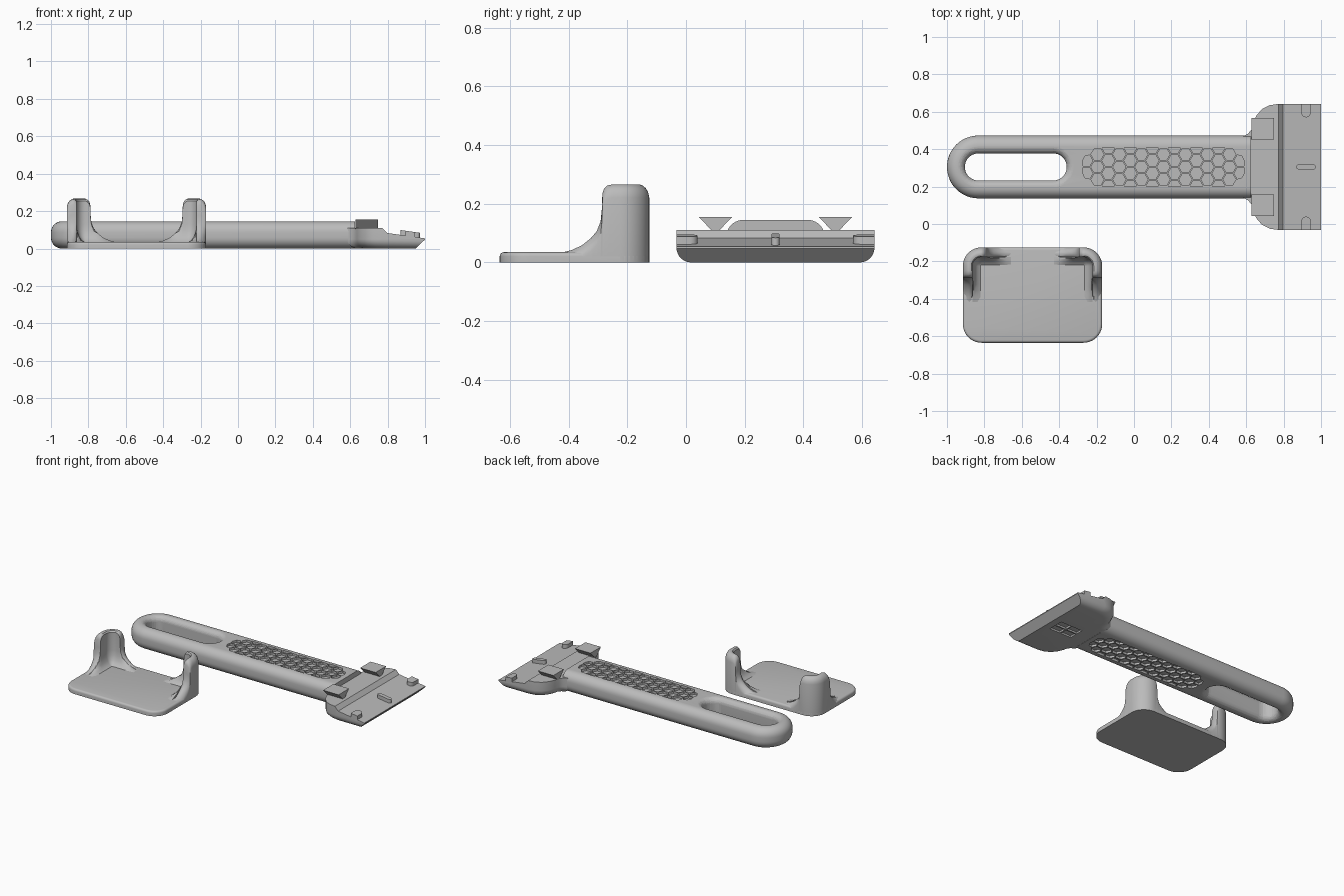
import bpy, bmesh, math

if "Cube" in bpy.data.objects:
    bpy.data.objects.remove(bpy.data.objects["Cube"])

CY = 0.305                      # centre line of handle and head
grey = bpy.data.materials.new("plain grey")
grey.diffuse_color = (0.5, 0.5, 0.5, 1)
grey.use_nodes = True
grey.node_tree.nodes["Principled BSDF"].inputs["Base Color"].default_value = grey.diffuse_color


def finish(name, bm, smooth=True):
    bmesh.ops.recalc_face_normals(bm, faces=bm.faces)
    me = bpy.data.meshes.new(name)
    bm.to_mesh(me)
    bm.free()
    ob = bpy.data.objects.new(name, me)
    bpy.context.collection.objects.link(ob)
    me.materials.append(grey)
    if smooth:
        shade(ob)
    return ob


def shade(ob):
    bpy.ops.object.select_all(action='DESELECT')
    bpy.context.view_layer.objects.active = ob
    ob.select_set(True)
    bpy.ops.object.shade_smooth_by_angle(angle=math.radians(35))


def loft(bm, rings, caps=True):
    """Skin closed rings of 3D points, with end caps."""
    vs = [[bm.verts.new(p) for p in r] for r in rings]
    n = len(vs[0])
    for a, b in zip(vs, vs[1:]):
        for i in range(n):
            bm.faces.new((a[i], a[(i + 1) % n], b[(i + 1) % n], b[i]))
    if caps:
        bm.faces.new(vs[0][::-1])
        bm.faces.new(vs[-1])


def prism(bm, pts, z0, z1):
    loft(bm, [[(x, y, z) for x, y in pts] for z in (z0, z1)])


def prism_y(bm, pts, y0, y1):
    loft(bm, [[(x, y, z) for x, z in pts] for y in (y0, y1)])


def boolean(ob, bm, op='DIFFERENCE'):
    cutter = finish("cutter", bm, False)
    cutter.hide_render = True
    m = ob.modifiers.new("cut", 'BOOLEAN')
    m.operation, m.solver, m.object = op, 'EXACT', cutter
    bpy.context.view_layer.objects.active = ob
    bpy.ops.object.modifier_apply(modifier="cut")
    bpy.data.objects.remove(cutter)
    shade(ob)


def arc(cx, cy, r, a0, a1, n):
    return [(cx + r * math.cos(math.radians(a0 + (a1 - a0) * i / n)),
             cy + r * math.sin(math.radians(a0 + (a1 - a0) * i / n))) for i in range(n + 1)]


def stadium(x0, x1, r, n=16):
    return arc(x0, CY, r, 90, 270, n) + arc(x1, CY, r, -90, 90, n)


def rounded_levels(h, b, n=7):
    """(inset, z) pairs for a slab of height h with rounded top and bottom edges."""
    q = [(b * (1 - math.sin(math.pi / 2 * i / n)), b * (1 - math.cos(math.pi / 2 * i / n)))
         for i in range(n + 1)]
    return q + [(d, h - z) for d, z in reversed(q)]


# handle: long slab with a round end and rounded edges
H = 0.145
bm = bmesh.new()
loft(bm, [[(x, y, z) for x, y in arc(-0.832, CY, 0.168 - d, 90, 270, 24)
           + [(0.625, CY - 0.168 + d), (0.625, CY + 0.168 - d)]]
          for d, z in rounded_levels(H, 0.058)])
handle = finish("handle", bm)

# hanging slot with softened rims
bm = bmesh.new()
levels = [(-0.036, -0.02)] + [(-d, z) for d, z in rounded_levels(H, 0.036)] + [(-0.036, H + 0.02)]
loft(bm, [[(x, y, z) for x, y in stadium(-0.832, -0.432, 0.0725 - d)] for d, z in levels])
boolean(handle, bm)

# honeycomb grip on both faces, trimmed to a pill shape
R, X0, X1 = 0.102, -0.178, 0.493


def trim(x, y):
    cx = min(max(x, X0), X1)
    d = math.hypot(x - cx, y)
    k = min(1, R / d) if d else 1
    return cx + (x - cx) * k, CY + y * k


bm = bmesh.new()
pitch, cell = 0.068, 0.0345
for col in range(-8, 9):
    for row in range(-2, 3):
        cx = 0.1575 + col * pitch * math.sqrt(3) / 2
        cy = (row + 0.5 * (col % 2)) * pitch
        ex = min(max(cx, X0), X1)
        if math.hypot(cx - ex, cy) > R + 0.002:
            continue
        pts = [trim(x, y) for x, y in arc(cx, cy, cell, 0, 300, 5)]
        for z0, z1 in ((-0.02, 0.015), (H - 0.015, H + 0.02)):
            prism(bm, pts, z0, z1)
boolean(handle, bm)

# head: flared plan with a rounded underside
half = [(0.585, 0.165), (0.61, 0.178), (0.628, 0.20), (0.636, 0.235), (0.655, 0.275),
        (0.685, 0.31), (0.725, 0.33), (0.775, 0.3375), (1.0, 0.3375)]
plan = half + [(x, -y) for x, y in reversed(half)]
rings = []
for d, z in rounded_levels(0.2, 0.05)[:8] + [(0, 0.11)]:
    sx, sy = 1 - d / 0.4, 1 - d / 0.3375
    rings.append([(1 - (1 - x) * sx, CY + y * sy, z) for x, y in plan])
bm = bmesh.new()
loft(bm, rings)
head = finish("head", bm)

# wedge profile leading to the blade edge
bm = bmesh.new()
prism_y(bm, [(0.5, -0.05), (0.9, -0.05), (0.9, 0), (0.95, 0), (1.0, 0.048), (1.0, 0.054),
             (0.797, 0.083), (0.772, 0.11), (0.772, 0.15), (0.5, 0.15)], -0.2, 0.8)
boolean(head, bm, 'INTERSECT')

# four small recessed panes under the head
bm = bmesh.new()
for sx in (-1, 1):
    for sy in (-1, 1):
        x, y = 0.815 + sx * 0.045, CY + sy * 0.03
        prism(bm, [(x - .04, y - .025), (x + .04, y - .025), (x + .04, y + .025), (x - .04, y + .025)],
              -0.02, 0.012)
boolean(head, bm)

# dovetail clamp blocks on top of the head
for s, side in ((-1, "front"), (1, "back")):
    bm = bmesh.new()
    prof = [(0.262, 0.155), (0.147, 0.155), (0.196, 0.105), (0.213, 0.105)]
    loft(bm, [[(x, CY + s * y, z) for y, z in prof] for x in (0.628, 0.748)])
    finish(side + "_clamp_block", bm)


# blade locating tabs, tilted with the blade seat
def seat(x):
    return 0.083 - (x - 0.797) * 0.143


def tab(name, pts):
    b = bmesh.new()
    loft(b, [[(x, y, seat(x) + dz) for x, y in pts] for dz in (-0.012, 0.026)])
    finish(name, b)


tab("centre_tab", arc(0.882, CY, 0.014, 90, 270, 6) + arc(0.958, CY, 0.014, -90, 90, 6))
for s, side in ((-1, "front"), (1, "back")):
    tip = arc(0.92, 0.29, 0.025, 180, 360, 8)
    tab(side + "_tab", [(x, CY + s * y) for x, y in [(0.945, 0.3375), (0.895, 0.3375)] + tip])

# stand base: rounded plate
SX, HW, YB, YF, CR = -0.5425, 0.3725, -0.125, -0.635, 0.1
bm = bmesh.new()
rings = []
for d, z in [(0, 0)] + [(d, z) for d, z in rounded_levels(0.035, 0.014, 4)[5:]]:
    r = CR - d
    xi, yi = HW - CR, YB - CR
    ring = []
    for cx, cy, a in ((xi, yi, 0), (-xi, yi, 90), (-xi, YF + CR, 180), (xi, YF + CR, 270)):
        ring += arc(SX + cx, cy, r, a, a + 90, 10)
    rings.append([(x, y, z) for x, y in ring])
loft(bm, rings)
finish("stand_base", bm)

# stand prongs: corner walls whose feet sweep down into the plate
foot = [(0.20, 0.033), (0.165, 0.042), (0.13, 0.058), (0.10, 0.082), (0.08, 0.105),
        (0.066, 0.14), (0.062, 0.18), (0.06, 0.235), (0.055, 0.25), (0.044, 0.262), (0.025, 0.266)]
path = [((HW, YB - CR - t), (1, 0), h) for t, h in foot]
for i in range(13):
    a = math.pi / 2 * i / 12
    n = (math.cos(a), math.sin(a))
    path.append(((HW - CR + CR * n[0], YB - CR + CR * n[1]), n, 0.266))
path += [((HW - CR - t, YB), (0, 1), h) for t, h in reversed([(t - 0.035, h) for t, h in foot[:-1]])]

for s, side in ((-1, "left"), (1, "right")):
    bm = bmesh.new()
    rings = []
    for (px, py), (nx, ny), h in path:
        sec = [(0, 0.003), (0, max(0.02, h - 0.045)), (0.004, max(0.024, h - 0.027)),
               (0.012, max(0.028, h - 0.013)), (0.024, max(0.03, h - 0.003)), (0.034, h),
               (0.045, h - 0.003), (0.052, h - 0.012)]
        sec += [(o, min(z, h - 0.012 if h > 0.1 else h))
                for o, z in ((0.052, 0.13), (0.056, 0.095), (0.065, 0.066), (0.078, 0.046),
                             (0.094, 0.035), (0.094, 0.003))]
        rings.append([(SX + s * (px - nx * o), py - ny * o, z) for o, z in sec])
    loft(bm, rings)
    finish(side + "_prong", bm)
